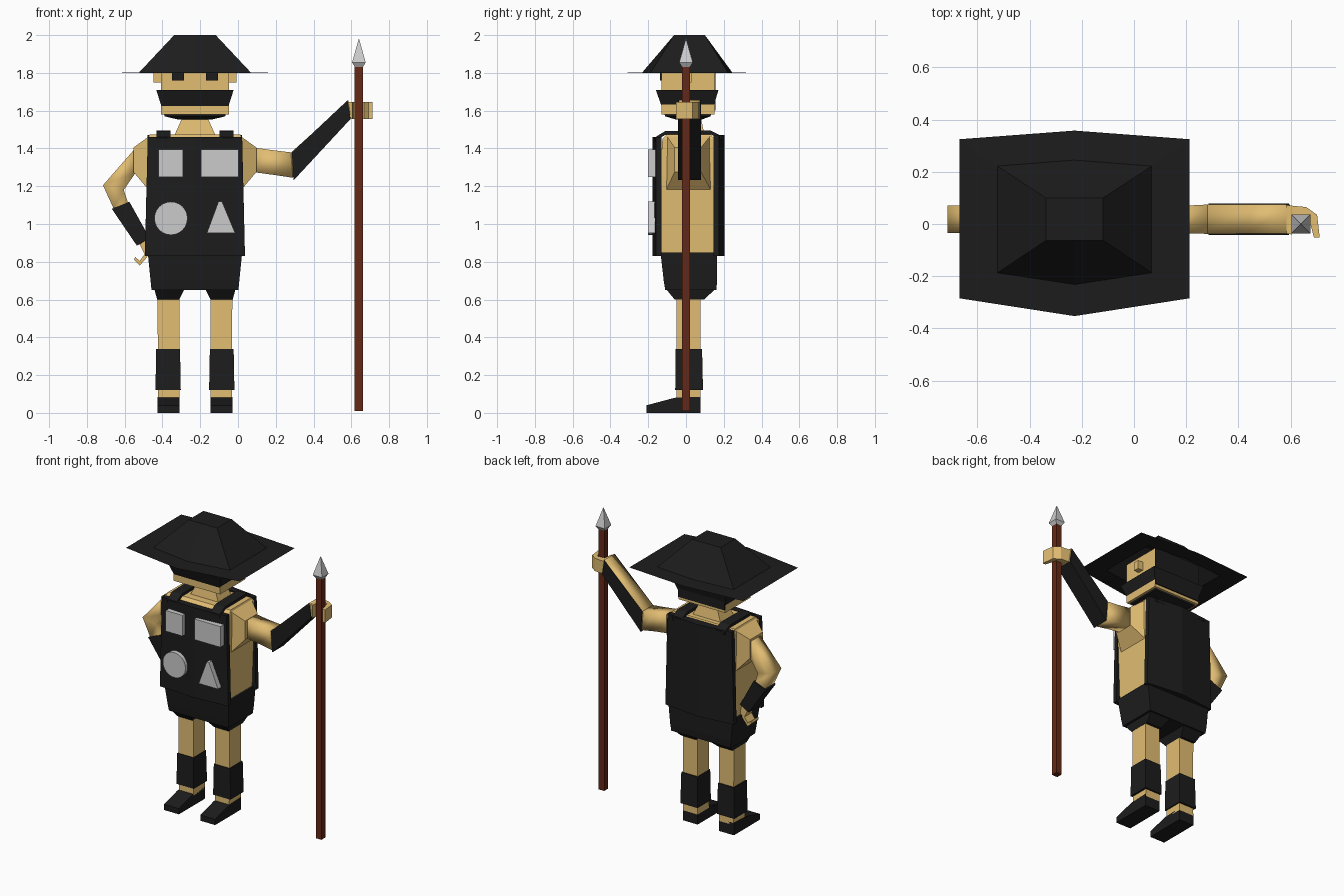
import bpy, bmesh, math

def mat(name, rgb):
    m = bpy.data.materials.new(name)
    m.diffuse_color = (*rgb, 1)
    return m

SKIN = mat("skin", (0.76, 0.51, 0.17))
BLACK = mat("black", (0.012, 0.012, 0.012))
WOOD = mat("wood", (0.13, 0.022, 0.008))
CX = -0.228  # centre line of the body

def loft(name, rings, m=None, caps=(True, True), smooth=False):
    """Skin a stack of equal-length rings."""
    bm = bmesh.new()
    vs = [[bm.verts.new(p) for p in r] for r in rings]
    n = len(rings[0])
    for a, b in zip(vs, vs[1:]):
        for i in range(n):
            j = (i + 1) % n
            bm.faces.new((a[i], a[j], b[j], b[i]))
    if caps[0]:
        bm.faces.new(vs[0][::-1])
    if caps[1]:
        bm.faces.new(vs[-1])
    bmesh.ops.recalc_face_normals(bm, faces=bm.faces)
    for f in bm.faces:
        f.smooth = smooth and f.normal.length > 0 and len(rings) > 2
    me = bpy.data.meshes.new(name)
    bm.to_mesh(me)
    bm.free()
    ob = bpy.data.objects.new(name, me)
    bpy.context.collection.objects.link(ob)
    if m:
        me.materials.append(m)
    return ob

def rect(x0, x1, y0, y1, z):
    return [(x0, y0, z), (x1, y0, z), (x1, y1, z), (x0, y1, z)]

def mid(h, y0, y1, z):  # rectangle centred on the body
    return rect(CX - h, CX + h, y0, y1, z)

def box(name, x0, x1, y0, y1, z0, z1, m=None):
    return loft(name, [rect(x0, x1, y0, y1, z0), rect(x0, x1, y0, y1, z1)], m)

def limb(a, b, y0, y1):  # limb section between two x,z points
    return [(a[0], y0, a[1]), (a[0], y1, a[1]), (b[0], y1, b[1]), (b[0], y0, b[1])]

def slab_xz(name, pts, y0, y1, m=None):
    return loft(name, [[(x, y, z) for x, z in pts] for y in (y0, y1)], m)

def slab_xy(name, pts, z0, z1, m=None):
    return loft(name, [[(x, y, z) for x, y in pts] for z in (z0, z1)], m)

# hat: flat six-sided brim and stepped crown, open underneath
def hexring(h, yf, yfc, yb, ybc, z):
    return [(CX - h, yf, z), (CX, yfc, z), (CX + h, yf, z),
            (CX + h, yb, z), (CX, ybc, z), (CX - h, yb, z)]
loft("hat", [hexring(0.44, -0.285, -0.353, 0.325, 0.358, 1.80),
             hexring(0.296, -0.187, -0.232, 0.222, 0.245, 1.802),
             hexring(0.11, -0.063, -0.063, 0.10, 0.10, 2.0)], BLACK, (False, True))

# head, hair, mask, neck
box("head", CX - 0.18, CX + 0.18, -0.13, 0.15, 1.58, 1.86, SKIN)
box("back_hair", CX - 0.18, CX + 0.18, 0.145, 0.157, 1.60, 1.86, BLACK)
loft("mask", [mid(0.085, -0.05, 0.08, 1.552), mid(0.16, -0.11, 0.13, 1.57),
              mid(0.205, -0.16, 0.172, 1.71)], BLACK)
loft("neck", [mid(0.113, -0.05, 0.10, 1.46), mid(0.068, -0.03, 0.08, 1.56)], SKIN)
for s, side in ((-1, "left"), (1, "right")):
    x = CX + s * 0.09
    box(side + "_eye", x - 0.032, x + 0.032, -0.138, -0.12, 1.76, 1.81, BLACK)
    x = CX + s * 0.197
    box(side + "_ear", x - 0.022, x + 0.022, -0.01, 0.03, 1.75, 1.81, SKIN)

# torso and armour plates
loft("torso", [mid(0.235, -0.13, 0.15, 0.82), mid(0.25, -0.138, 0.152, 1.25),
               mid(0.25, -0.125, 0.15, 1.45), mid(0.24, -0.10, 0.13, 1.475)], SKIN)
def plate(name, edge, centre, inner, top):
    rings = []
    for h, z in ((0.265, 0.83), (0.25, top)):
        rings.append([(CX - h, inner, z), (CX - h, edge, z), (CX, centre, z),
                      (CX + h, edge, z), (CX + h, inner, z)])
    loft(name, rings, BLACK)
plate("front_plate", -0.16, -0.178, -0.13, 1.46)
plate("back_plate", 0.175, 0.205, 0.145, 1.472)
for s, side in ((-1, "left"), (1, "right")):
    x = CX + s * 0.167
    loft(side + "_strap", [[(x + dx, y, z + dz) for dx, dz in
                            ((-0.037, -0.02), (0.037, -0.02), (0.037, 0), (-0.037, 0))]
                           for y, z in ((-0.17, 1.455), (-0.11, 1.492), (0.13, 1.495), (0.19, 1.465))], BLACK)

# grey emblems on the chest
box("square_patch", -0.42, -0.29, -0.20, -0.15, 1.25, 1.395)
box("wide_patch", -0.197, 0.003, -0.20, -0.15, 1.25, 1.395)
slab_xz("round_patch", [(-0.355 + 0.088 * math.cos(i * math.pi / 12),
                         1.03 + 0.088 * math.sin(i * math.pi / 12)) for i in range(24)], -0.20, -0.15)
slab_xz("triangle_patch", [(-0.165, 0.952), (-0.015, 0.952), (-0.085, 1.12), (-0.103, 1.12)], -0.20, -0.15)

# shorts: hip block plus two tapering leg openings
loft("shorts", [mid(0.23, -0.11, 0.16, 0.65), mid(0.235, -0.118, 0.165, 0.70),
                mid(0.25, -0.135, 0.165, 0.85)], BLACK)
for s, side in ((-1, "left"), (1, "right")):
    def leg(a, b, y0, y1, z):  # a, b: inner and outer distance from centre
        xs = sorted((CX + s * a, CX + s * b))
        return rect(xs[0], xs[1], y0, y1, z)
    loft(side + "_shorts_leg", [leg(0.083, 0.2, -0.06, 0.095, 0.60),
                                leg(0.055, 0.215, -0.105, 0.155, 0.655)], BLACK)
    loft(side + "_leg", [leg(0.083, 0.195, -0.05, 0.078, 0.07),
                         leg(0.083, 0.198, -0.05, 0.078, 0.63)], SKIN)
    loft(side + "_shin_guard", [leg(0.075, 0.209, -0.057, 0.09, 0.122),
                                leg(0.079, 0.205, -0.055, 0.085, 0.337)], BLACK)
    loft(side + "_shoe", [[(CX + s * d, y, z) for y, z in
                           ((-0.21, 0), (0.078, 0), (0.078, 0.085), (-0.06, 0.08), (-0.21, 0.04))]
                          for d in (0.083, 0.198)], BLACK)

# shoulders
for s, side in ((-1, "left"), (1, "right")):
    loft(side + "_shoulder", [limb((CX + s * 0.235, 1.47), (CX + s * 0.245, 1.18), -0.105, 0.132),
                              limb((CX + s * 0.325, 1.405), (CX + s * 0.325, 1.275), -0.06, 0.08)], SKIN)

# raised arm: skin core, guard wraps front, back and underside
loft("right_upper_arm", [limb((0.08, 1.405), (0.08, 1.275), -0.035, 0.07),
                         limb((0.19, 1.39), (0.19, 1.26), -0.035, 0.07),
                         limb((0.29, 1.378), (0.29, 1.245), -0.038, 0.075)], SKIN, smooth=True)
loft("right_forearm", [limb((0.28, 1.378), (0.29, 1.245), -0.038, 0.075),
                       limb((0.435, 1.517), (0.445, 1.405), -0.038, 0.075),
                       limb((0.583, 1.657), (0.598, 1.56), -0.038, 0.075)], SKIN, smooth=True)
guard = []
for (xa, za), (xb, zb) in (((0.285, 1.378), (0.295, 1.232)), ((0.58, 1.655), (0.595, 1.555))):
    guard.append([(xa, -0.042, za), (xb, -0.042, zb), (xb, 0.079, zb), (xa, 0.079, za),
                  (xa, 0.074, za), (xb, 0.074, zb + 0.01), (xb, -0.037, zb + 0.01), (xa, -0.037, za)])
loft("right_arm_guard", guard, BLACK)
slab_xy("right_hand", [(0.575, -0.035), (0.605, -0.04), (0.612, 0.026), (0.668, 0.03), (0.69, -0.052),
                       (0.712, -0.052), (0.702, 0.035), (0.66, 0.065), (0.575, 0.073)], 1.555, 1.645, SKIN)

# arm on the hip
loft("left_arm", [limb((-0.54, 1.405), (-0.54, 1.275), -0.035, 0.07),
                  limb((-0.715, 1.205), (-0.605, 1.18), -0.035, 0.07),
                  limb((-0.66, 1.085), (-0.582, 1.11), -0.032, 0.067),
                  limb((-0.525, 0.89), (-0.475, 0.92), -0.025, 0.06)], SKIN, smooth=True)
loft("left_arm_guard", [limb((-0.668, 1.08), (-0.575, 1.118), -0.04, 0.075),
                        limb((-0.535, 0.885), (-0.468, 0.925), -0.035, 0.07)], BLACK)
slab_xz("left_hand", [(-0.525, 0.90), (-0.475, 0.92), (-0.46, 0.86), (-0.485, 0.82), (-0.52, 0.78),
                      (-0.55, 0.81), (-0.545, 0.825), (-0.52, 0.805), (-0.495, 0.84)], -0.02, 0.06, SKIN)

# spear
SX = 0.64
def shaft(h, z):
    return rect(SX - h, SX + h, -h, h, z)
loft("spear_shaft", [shaft(0.022, 0.01), shaft(0.022, 1.838)], WOOD)
loft("spear_head", [shaft(0.022, 1.832), shaft(0.036, 1.855), shaft(0.001, 1.98)])
